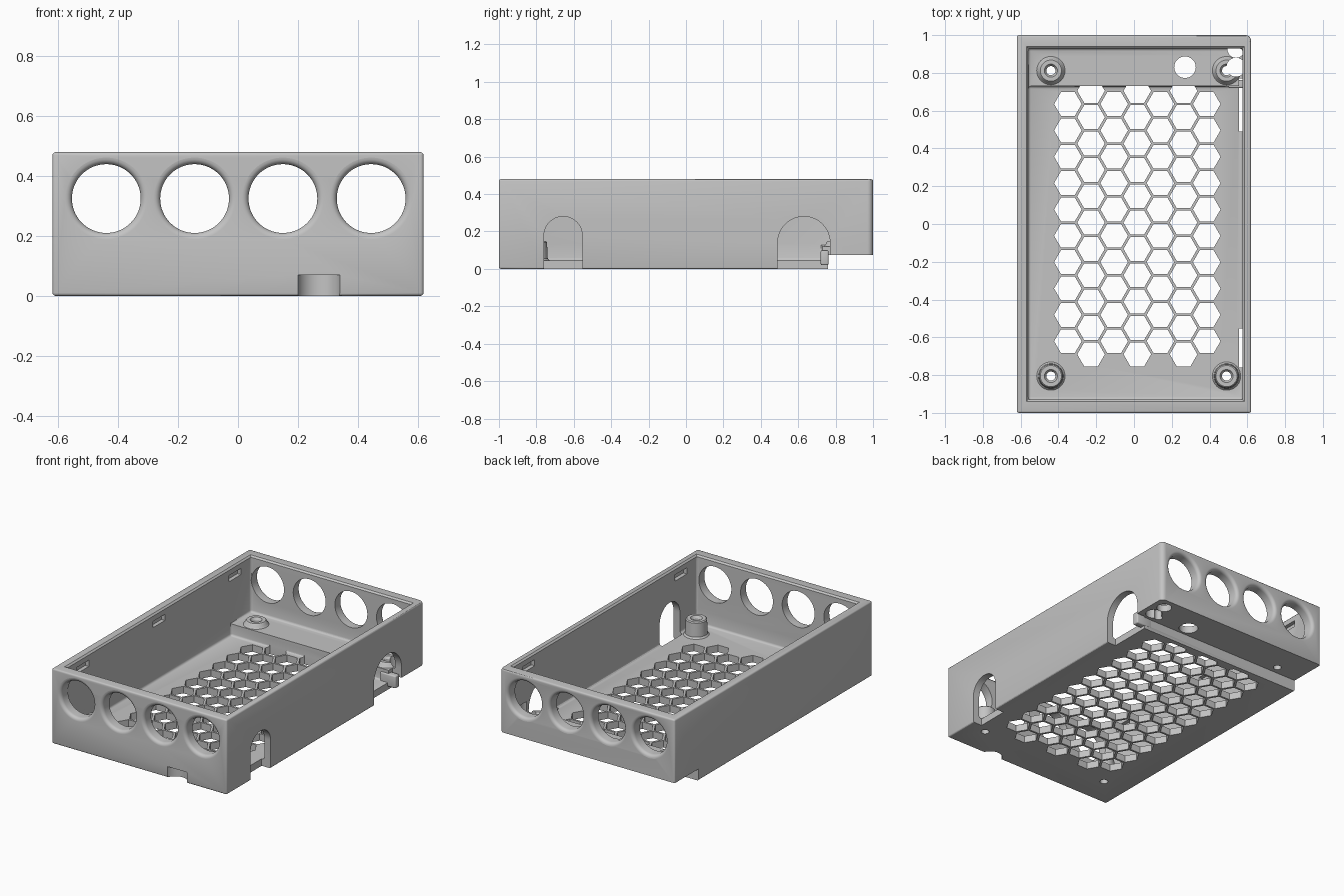
import bpy, bmesh, math
from mathutils import Matrix, Vector

cube = bpy.data.objects.get("Cube")
if cube:
    bpy.data.objects.remove(cube, do_unlink=True)

grey = bpy.data.materials.new("plain grey")
grey.use_nodes = True
colour = (0.55, 0.55, 0.55, 1)
grey.diffuse_color = colour
grey.node_tree.nodes["Principled BSDF"].inputs["Base Color"].default_value = colour


def make(name, bm):
    bmesh.ops.recalc_face_normals(bm, faces=bm.faces)
    mesh = bpy.data.meshes.new(name)
    bm.to_mesh(mesh)
    bm.free()
    mesh.materials.append(grey)
    ob = bpy.data.objects.new(name, mesh)
    bpy.context.collection.objects.link(ob)
    return ob


def box_bm(lo, hi):
    bm = bmesh.new()
    bmesh.ops.create_cube(bm, size=1)
    lo, hi = Vector(lo), Vector(hi)
    for v in bm.verts:
        v.co = Vector([(a + b) / 2 + c * (b - a) for a, b, c in zip(lo, hi, v.co)])
    return bm


def round_edges(bm, rule, radius, segments=3):
    edges = [e for e in bm.edges if rule(*[v.co for v in e.verts])]
    bmesh.ops.bevel(bm, geom=edges, offset=radius, segments=segments,
                    profile=0.5, affect="EDGES")


def box(name, lo, hi, radius=0, top=True):
    """Box with rounded edges; top=False leaves the top rim square."""
    bm = box_bm(lo, hi)
    if radius:
        round_edges(bm, lambda a, b: top or min(a.z, b.z) < hi[2] - 0.001, radius)
    return make(name, bm)


def lathe(name, profile, place, sides=48):
    """Closed solid of revolution about z from (radius, height) points."""
    bm = bmesh.new()
    rings = [[bm.verts.new((r * math.cos(2 * math.pi * i / sides),
                            r * math.sin(2 * math.pi * i / sides), z))
              for i in range(sides)] for r, z in profile]
    for low, up in zip(rings, rings[1:]):
        for i in range(sides):
            j = (i + 1) % sides
            bm.faces.new((low[i], low[j], up[j], up[i]))
    bm.faces.new(rings[0])
    bm.faces.new(rings[-1])
    bm.transform(place)
    return make(name, bm)


def prism(bm, points, vector):
    face = bm.faces.new([bm.verts.new(p) for p in points])
    out = bmesh.ops.extrude_face_region(bm, geom=[face])["geom"]
    bmesh.ops.translate(bm, vec=vector,
                        verts=[g for g in out if isinstance(g, bmesh.types.BMVert)])


def combine(target, tool, operation="DIFFERENCE"):
    tool.hide_render = True
    mod = target.modifiers.new("combine", "BOOLEAN")
    mod.operation, mod.object, mod.solver = operation, tool, "EXACT"
    bpy.ops.object.select_all(action="DESELECT")
    bpy.context.view_layer.objects.active = target
    target.select_set(True)
    bpy.ops.object.modifier_apply(modifier=mod.name)
    bpy.data.objects.remove(tool, do_unlink=True)


# Outer shell, with one more rounded back corner
bm = box_bm((-0.62, -1, 0), (0.62, 1, 0.48))
round_edges(bm, lambda a, b: min(a.x, b.x) > 0.6 and min(a.y, b.y) > 0.9, 0.03, 5)
round_edges(bm, lambda a, b: abs(a.z - b.z) < 0.01 or max(a.x, b.x) < 0 or max(a.y, b.y) < 0,
            0.01, 3)
case = make("enclosure_case", bm)

# Undercut beneath the back, then the two-level cavity
combine(case, box("undercut", (-1, 0.76, -0.5), (1, 1.5, 0.075)))
combine(case, box("main_cavity", (-0.56, -0.93, 0.045), (0.575, 0.73, 0.6), 0.014, False))
combine(case, box("upper_cavity", (-0.56, -0.93, 0.12), (0.575, 0.93, 0.6), 0.014, False))

# Softened inner rim
bm = box_bm((-0.56, -0.93, 0.47), (0.575, 0.93, 0.49))
for v in bm.verts:
    if v.co.z > 0.48:
        v.co.x += math.copysign(0.02, v.co.x)
        v.co.y += math.copysign(0.02, v.co.y)
combine(case, make("rim_chamfer", bm))

# Honeycomb floor grille, trimmed at the raised step
bm = bmesh.new()
for col in range(7):
    x = -0.35 + col * 0.1225
    odd = col % 2
    for row in range(10 + odd):
        y = 0.635 + odd * 0.07 - row * 0.1395
        prism(bm, [(x + 0.073 * math.cos(k * math.pi / 3),
                    y + 0.073 * math.sin(k * math.pi / 3), -0.05) for k in range(6)],
              (0, 0, 0.15))
bmesh.ops.bisect_plane(bm, geom=bm.verts[:] + bm.edges[:] + bm.faces[:],
                       plane_co=(0, 0.73, 0), plane_no=(0, 1, 0), clear_outer=True)
bmesh.ops.holes_fill(bm, edges=[e for e in bm.edges if e.is_boundary], sides=0)
combine(case, make("grille", bm))

# Flared round openings through the front and back walls
fillet = [(0.115 + 0.022 * (1 - math.cos(t)), 0.022 * math.sin(t))
          for t in [k * math.pi / 10 for k in range(6)]]
for y in (-0.965, 0.965):
    for x in (-0.44, -0.145, 0.15, 0.445):
        outer = [(r, 0.013 + h) for r, h in fillet] + [(0.137, 0.06)]
        side = 1 if y < 0 else -1
        profile = [(0.115, -0.06)] + outer
        place = Matrix.Translation((x, y, 0.325)) @ Matrix.Rotation(side * math.pi / 2, 4, "X")
        combine(case, lathe("round_opening", profile, place, 64))

# Arched side openings
for y, radius in ((-0.657, 0.1025), (0.63, 0.14)):
    arc = [k * math.pi / 24 for k in range(25)]
    outline = [(0.556, y + radius * math.cos(t), 0.28 - radius + radius * math.sin(t)) for t in arc]
    outline += [(0.556, y - radius, -0.1), (0.556, y + radius, -0.1)]
    bm = bmesh.new()
    prism(bm, outline, (0.2, 0, 0))
    combine(case, make("side_arch", bm))

# Step lip bridging the larger arch
combine(case, box("step_lip", (0.5, 0.72, 0.02), (0.612, 0.762, 0.1), 0.008), "UNION")

# Screw bosses with tapered feet
posts = [(x, y) for x in (-0.44, 0.49) for y in (-0.805, 0.812)]
for x, y in posts:
    floor = 0.045 if y < 0 else 0.12
    profile = [(0.075, floor - 0.01), (0.075, floor), (0.066, floor + 0.01),
               (0.062, 0.142), (0.056, 0.148)]
    combine(case, lathe("screw_boss", profile, Matrix.Translation((x, y, 0))), "UNION")
for x, y in posts:
    profile = [(0.024, -0.1), (0.024, 0.132), (0.036, 0.15), (0.036, 0.2)]
    combine(case, lathe("screw_hole", profile, Matrix.Translation((x, y, 0)), 32))

# Round floor holes in the raised back and a finger notch in the front
for x, y, radius, low, high in ((0.27, 0.83, 0.057, 0, 0.2), (0.54, 0.83, 0.05, 0.03, 0.2),
                                (0.54, 0.925, 0.045, 0.03, 0.13), (0.27, -1.02, 0.073, -0.1, 0.07)):
    combine(case, lathe("floor_hole", [(radius, low), (radius, high)],
                        Matrix.Translation((x, y, 0))))

# Latch slots in the inner faces of the long walls
for x, places in ((-0.56, (-0.77, 0, 0.77)), (0.575, (-0.77, 0.77))):
    for y in places:
        combine(case, box("latch_slot", (x - 0.025, y - 0.06, 0.397), (x + 0.025, y + 0.06, 0.437)))

bpy.ops.object.select_all(action="DESELECT")
case.select_set(True)
bpy.context.view_layer.objects.active = case
bpy.ops.object.shade_smooth_by_angle(angle=math.radians(30))
